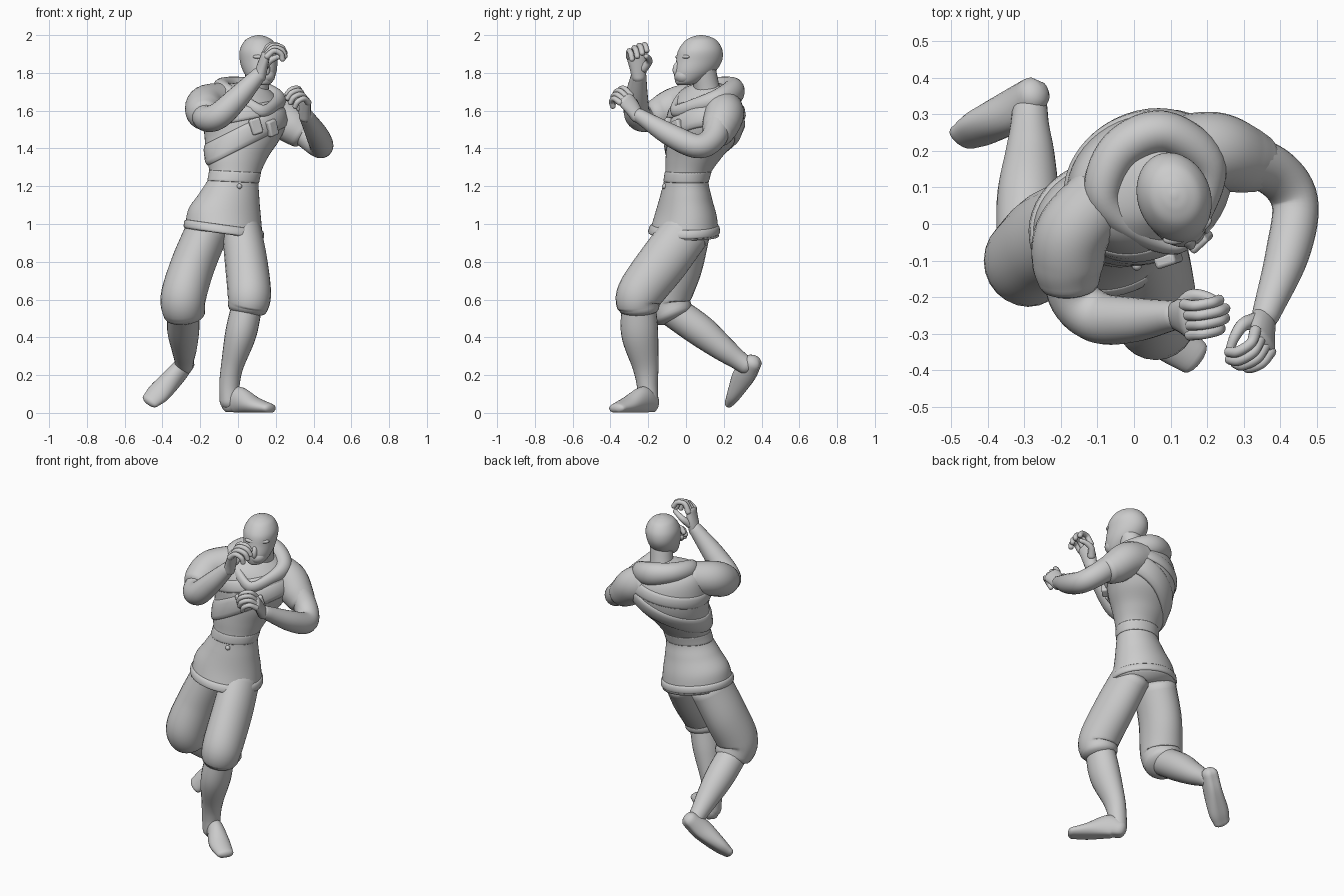
import bpy, bmesh, math
from mathutils import Vector

if "Cube" in bpy.data.objects:
    bpy.data.objects.remove(bpy.data.objects["Cube"])

def spline(ctrl, steps=7):
    """Catmull-Rom through tuples of numbers."""
    c = [Vector(p) for p in ctrl]
    c = [c[0] * 2 - c[1]] + c + [c[-1] * 2 - c[-2]]
    out = []
    for i in range(1, len(c) - 2):
        p0, p1, p2, p3 = c[i - 1:i + 3]
        for k in range(steps):
            t = k / steps
            out.append(0.5 * (2 * p1 + (p2 - p0) * t + (2 * p0 - 5 * p1 + 4 * p2 - p3) * t * t
                              + (3 * p1 - p0 - 3 * p2 + p3) * t ** 3))
    return out + [c[-2]]

def skin(name, rings, closed=False):
    """Bridge a list of point rings into a smooth mesh."""
    bm = bmesh.new()
    vs = [[bm.verts.new(p) for p in r] for r in rings]
    n = len(vs[0])
    for i in range(len(vs) if closed else len(vs) - 1):
        a, b = vs[i], vs[(i + 1) % len(vs)]
        for j in range(n):
            k = (j + 1) % n
            bm.faces.new((a[j], a[k], b[k], b[j]))
    if not closed:
        bm.faces.new(vs[0])
        bm.faces.new(vs[-1])
    bmesh.ops.recalc_face_normals(bm, faces=bm.faces)
    me = bpy.data.meshes.new(name)
    bm.to_mesh(me)
    bm.free()
    me.shade_smooth()
    ob = bpy.data.objects.new(name, me)
    bpy.context.collection.objects.link(ob)
    return ob

def tube(name, ctrl, ref, cap=0.8, n=24, flat=1.0, closed=False):
    """Tube through (x, y, z, half side, half up); ref is the rough up direction."""
    ctrl = [p if len(p) == 5 else (*p, p[3]) for p in ctrl]
    s = spline([ctrl[-1]] + ctrl + ctrl[:2])[7:-8] if closed else spline(ctrl)
    P = [Vector(v[:3]) for v in s]
    m = len(P)
    def ring(i, scale=1, push=0):
        if closed:
            t = P[(i + 1) % m] - P[i - 1]
        else:
            t = P[min(i + 1, m - 1)] - P[max(i - 1, 0)]
        t.normalize()
        side = t.cross(Vector(ref)).normalized()
        up = side.cross(t)
        a, b = s[i][3] * scale, s[i][4] * scale
        o = P[i] + t * push * min(s[i][3], s[i][4])
        return [o + side * a * math.cos(w) + up * max(b * math.sin(w), -b * flat)
                for w in (2 * math.pi * j / n for j in range(n))]
    rings = [ring(i) for i in range(m)]
    if not closed:
        arc = [math.radians(d) for d in (25, 50, 70, 85)]
        rings = ([ring(0, math.cos(d), -cap * math.sin(d)) for d in reversed(arc)] + rings
                 + [ring(m - 1, math.cos(d), cap * math.sin(d)) for d in arc])
    return skin(name, rings, closed)

def ellipsoid(name, loc, radii, yaw=0, pitch=0):
    bm = bmesh.new()
    bmesh.ops.create_uvsphere(bm, u_segments=20, v_segments=12, radius=1)
    me = bpy.data.meshes.new(name)
    bm.to_mesh(me)
    bm.free()
    me.shade_smooth()
    ob = bpy.data.objects.new(name, me)
    ob.location, ob.scale = loc, radii
    ob.rotation_euler = (pitch, 0, math.radians(yaw))
    bpy.context.collection.objects.link(ob)

# torso: z, centre x, centre y, half width, half depth, yaw, sideways tilt
TORSO = spline([
    (.945, -.075, -.01, .208, .182, 15, -.15), (1.05, -.07, 0, .195, .16, 15, -.15),
    (1.15, -.045, 0, .16, .133, 16, -.1), (1.25, -.02, .005, .134, .115, 18, -.05),
    (1.35, -.005, .04, .165, .145, 22, 0), (1.45, .02, .085, .2, .183, 25, -.05),
    (1.55, .035, .105, .226, .194, 26, -.12), (1.64, .04, .12, .215, .172, 26, -.2),
    (1.70, .05, .13, .16, .13, 26, -.2), (1.74, .07, .13, .07, .08, 26, -.15)])

def torso_point(u, z, grow=0):
    i = next((k for k in range(len(TORSO) - 1) if TORSO[k + 1][0] >= z), len(TORSO) - 2)
    a, b = TORSO[i], TORSO[i + 1]
    s = a.lerp(b, (z - a[0]) / (b[0] - a[0]))
    lx, ly = (s[3] + grow) * math.cos(u), (s[4] + grow) * math.sin(u)
    w = math.radians(s[5])
    return Vector((s[1] + lx * math.cos(w) - ly * math.sin(w),
                   s[2] + lx * math.sin(w) + ly * math.cos(w), s[0] + s[6] * lx))

turn = [2 * math.pi * j / 48 for j in range(48)]
skin("tunic", [[torso_point(u, s[0]) for u in turn] for s in TORSO])

def band(name, z0, slope, height, grow):
    """Raised cloth band where a sloping plane cuts the torso."""
    rings = []
    for u in turn:
        r = []
        for h, g in ((-.5, -.3), (-.42, .5), (-.25, 1), (.25, .9), (.4, .4), (.5, -.3)):
            z = z0
            for _ in range(6):
                p = torso_point(u, z, grow * g)
                z += z0 + slope * p.x + h * height - p.z
            r.append(torso_point(u, z, grow * g))
        rings.append(r)
    skin(name, rings, True)

band("chest_strap", 1.45, .5, .13, .012)
band("upper_wrap", 1.58, .2, .08, .009)
band("waist_sash", 1.25, -.05, .06, .004)
band("tunic_hem", .962, -.14, .05, .009)
ellipsoid("belt_button", torso_point(math.radians(-88), 1.2), (.014, .014, .014))

# chest pouches
for deg in (-97, -72):
    p = torso_point(math.radians(deg), 1.515, .012)
    bpy.ops.mesh.primitive_cube_add(size=1, location=p, rotation=(0, -.3, math.radians(deg + 115)))
    ob = bpy.context.object
    ob.name = "pouch"
    ob.scale = (.06, .035, .085)
    bpy.ops.object.transform_apply(location=False, rotation=False)
    bv = ob.modifiers.new("bevel", 'BEVEL')
    bv.width, bv.segments = .01, 3
    bpy.ops.object.shade_smooth_by_angle()

# hood rolled around the neck
tube("hood", [(.08, .25, 1.70, .06, .07), (-.04, .20, 1.72, .058, .06), (-.085, .08, 1.71, .05, .055),
              (-.01, -.01, 1.665, .035, .045), (.12, -.06, 1.60, .022, .032),
              (.19, .04, 1.625, .03, .037), (.20, .17, 1.66, .05, .055)], (0, 0, 1), closed=True)

# neck and head
tube("neck", [(.08, .13, 1.62, .08), (.095, .11, 1.72, .068), (.11, .09, 1.82, .068)], (0, 1, 0))
yaw = math.radians(20)
head = []
for z, x, y, a, b in spline([(1.735, .125, -.015, .025, .03), (1.75, .125, .005, .055, .062),
                             (1.80, .117, .042, .082, .108), (1.86, .11, .068, .096, .124),
                             (1.92, .11, .076, .098, .119), (1.97, .11, .08, .073, .086),
                             (1.992, .11, .08, .038, .045), (2.0, .11, .08, .006, .007)]):
    head.append([(x + a * math.cos(u) * math.cos(yaw) - b * math.sin(u) * math.sin(yaw),
                  y + a * math.cos(u) * math.sin(yaw) + b * math.sin(u) * math.cos(yaw), z) for u in turn])
skin("head", head)
ellipsoid("masked_nose", (.15, -.045, 1.825), (.018, .025, .04), 20, -.3)
ellipsoid("mask_front", (.145, -.01, 1.785), (.052, .053, .045), 20)
for sx in (-1, 1):
    c = Vector((.148 + sx * .036, -.022 + sx * .018, 1.885))
    ellipsoid("brow", c, (.033, .016, .012), 20 + sx * 15)
    ellipsoid("eye", c + Vector((-.003, .008, -.024)), (.02, .013, .009), 20 + sx * 15)

# arms and short sleeves
tube("right_arm", [(-.17, -.06, 1.62, .075), (-.168, -.19, 1.56, .07), (-.10, -.255, 1.575, .07),
                   (0, -.262, 1.67, .061), (.11, -.25, 1.79, .04)], (-1, 0, 1))
tube("right_sleeve", [(-.08, .08, 1.655, .095), (-.165, -.02, 1.635, .102), (-.18, -.10, 1.60, .1),
                      (-.178, -.16, 1.575, .084)], (0, 0, 1), cap=.4)
tube("left_arm", [(.27, .18, 1.56, .075), (.38, .145, 1.455, .068), (.44, .06, 1.412, .064),
                  (.42, -.08, 1.47, .06), (.36, -.25, 1.575, .038)], (0, 0, 1))
tube("left_sleeve", [(.13, .19, 1.61, .11), (.22, .20, 1.575, .106), (.29, .18, 1.515, .096),
                     (.34, .165, 1.475, .08)], (0, 0, 1), cap=.4)

def hand(side, wrist, fwd, palm, scale=1.2):
    """Half-closed hand: palm slab, four curled fingers and a thumb."""
    w, f = Vector(wrist), Vector(fwd).normalized()
    n = Vector(palm)
    n = (n - f * n.dot(f)).normalized()
    s = f.cross(n)
    if s.y < 0:
        s = -s
    flip = f.cross(n) + f * .3
    n0 = n.copy()
    f, n, s = f * scale, n * scale, s * scale
    def row(p, *r):
        return (*p, *(v * scale for v in r))
    tube(side + "_palm", [row(w - f * .02, .032, .028), row(w + f * .03 + s * .003, .04, .024),
                          row(w + f * .08, .045, .019)], n0, n=16)
    for k in range(4):
        size = (.85, 1, 1.05, .95)[k]
        p = w + f * (.075 + .006 * size) + s * (-.034 + .023 * k)
        pts = [row(p, .0145)]
        for deg, length in ((15, .046), (75, .04), (125, .032)):
            d = math.radians(deg + (3 - k) * 7)
            p = p + (f * math.cos(d) + n * math.sin(d)) * length * size
            pts.append(row(p, .0125))
        tube(side + "_finger", pts, s, n=12)
    base = w + f * .02 + s * .025 + n * .01
    tube(side + "_thumb", [row(base, .02), row(base + s * .022 + f * .03 + n * .018, .016),
                           row(base + s * .018 + f * .055 + n * .042, .013),
                           row(base + s * .005 + f * .07 + n * .062, .011)], flip, n=12)

hand("right", (.12, -.253, 1.80), (.28, -.1, 1), (1, .2, -.2))
hand("left", (.355, -.268, 1.585), (-.02, -.52, .75), (-.85, -.35, -.4), 1.15)

# baggy knee-length trousers, calves, feet
X = (1, 0, 0)
tube("left_trouser_leg", [(.02, .0, .96, .128, .105), (.043, -.12, .80, .132, .113),
                          (.06, -.245, .63, .122, .115), (.05, -.25, .55, .108, .104)], X, cap=.35)
tube("left_calf", [(.05, -.25, .58, .09, .08), (.015, -.245, .42, .098, .083), (-.03, -.215, .25, .07, .06),
                   (-.045, -.205, .15, .056, .054), (-.045, -.20, .06, .054, .052)], X)
tube("left_foot", [(-.05, -.185, .05, .046, .055), (0, -.225, .065, .05, .075), (.085, -.305, .04, .062, .046),
                   (.165, -.365, .024, .05, .027)], (0, 0, 1), flat=.85)
tube("right_trouser_leg", [(-.165, -.01, .96, .138, .115), (-.24, -.05, .78, .137, .118),
                           (-.29, -.10, .61, .127, .12), (-.283, -.07, .52, .11, .11)], X, cap=.35)
tube("right_calf", [(-.29, -.10, .56, .085), (-.29, .07, .44, .085), (-.285, .19, .345, .068),
                    (-.285, .27, .285, .053), (-.285, .32, .25, .048)], X)
tube("right_foot", [(-.275, .355, .265, .047, .05), (-.33, .312, .20, .052, .064), (-.415, .265, .11, .062, .044),
                    (-.465, .237, .062, .05, .027)], (0, -1, .8), flat=.85)
